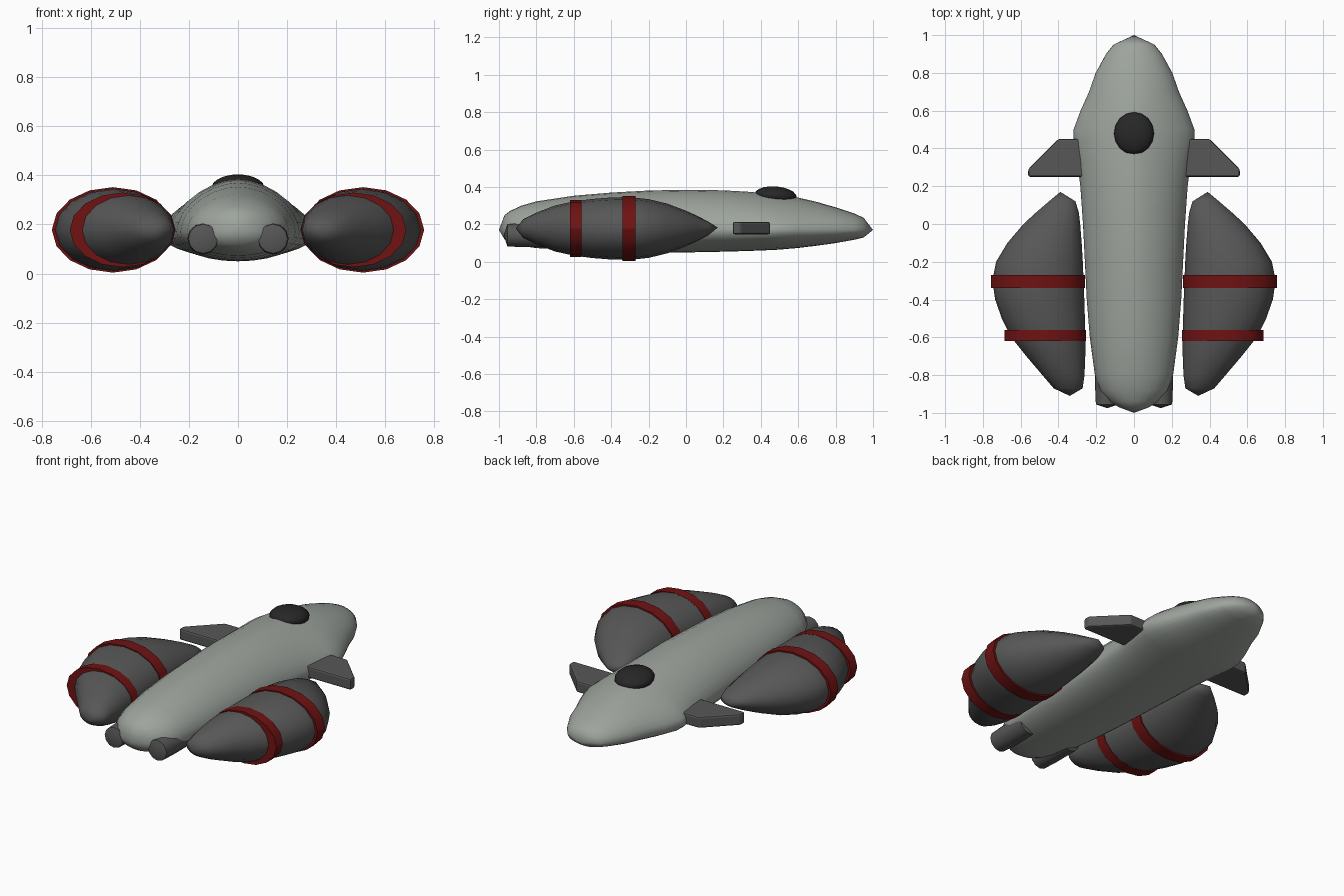
import bpy, bmesh, math
from mathutils import Matrix

if "Cube" in bpy.data.objects:
    bpy.data.objects.remove(bpy.data.objects["Cube"])


def material(name, rgb):
    m = bpy.data.materials.new(name)
    m.diffuse_color = (*rgb, 1)
    m.use_nodes = True
    m.node_tree.nodes["Principled BSDF"].inputs["Base Color"].default_value = m.diffuse_color
    return m


HULL = material("hull_grey", (0.34, 0.37, 0.34))
DARK = material("dark_grey", (0.095, 0.095, 0.095))
BLACK = material("canopy_black", (0.02, 0.02, 0.02))
RED = material("band_red", (0.16, 0.006, 0.006))


def finish(name, bm, mat, smooth=None):
    bmesh.ops.recalc_face_normals(bm, faces=bm.faces)
    me = bpy.data.meshes.new(name)
    bm.to_mesh(me)
    bm.free()
    ob = bpy.data.objects.new(name, me)
    bpy.context.collection.objects.link(ob)
    me.materials.append(mat)
    if smooth:
        bpy.ops.object.select_all(action='DESELECT')
        ob.select_set(True)
        bpy.context.view_layer.objects.active = ob
        bpy.ops.object.shade_smooth_by_angle(angle=math.radians(smooth))
    return ob


def loft(rings, tips=None):
    """Skin rings of points; close with tip points or flat caps."""
    bm = bmesh.new()
    vs = [[bm.verts.new(p) for p in r] for r in rings]
    n = len(vs[0])
    for a, b in zip(vs, vs[1:]):
        for i in range(n):
            j = (i + 1) % n
            bm.faces.new((a[i], a[j], b[j], b[i]))
    for k, ring in enumerate((vs[0], vs[-1])):
        if tips:
            t = bm.verts.new(tips[k])
            for i in range(n):
                bm.faces.new((ring[i], ring[(i + 1) % n], t))
        else:
            bm.faces.new(ring)
    return bm


def spow(v, e):
    return math.copysign(abs(v) ** e, v)


def hull_ring(y, w, top, bottom, p, n=28):
    """Rounded belly below the waist, sloping superellipse shoulders above."""
    mid, pts = 0.17, []
    for i in range(n):
        c, s = math.cos(math.tau * i / n), math.sin(math.tau * i / n)
        if s >= 0:
            pts.append((w * spow(c, 2 / p), y, mid + (top - mid) * spow(s, 2 / p)))
        else:
            pts.append((w * c, y, mid + (mid - bottom) * s))
    return pts


def oval(y, x0, x1, h, z=0.178, n=16):
    cx, rx = (x0 + x1) / 2, (x1 - x0) / 2
    return [(cx + rx * math.cos(math.tau * i / n), y,
             z + h * math.sin(math.tau * i / n)) for i in range(n)]


# hull stations: y, half width, top, bottom, shoulder exponent
stations = [
    (-0.97, 0.08, 0.25, 0.12, 2.0), (-0.94, 0.13, 0.272, 0.10, 2.0),
    (-0.88, 0.18, 0.30, 0.085, 2.0), (-0.80, 0.207, 0.323, 0.073, 1.9),
    (-0.60, 0.234, 0.353, 0.063, 1.85), (-0.40, 0.25, 0.37, 0.056, 1.8),
    (-0.20, 0.26, 0.381, 0.052, 1.75), (0.0, 0.27, 0.385, 0.05, 1.75),
    (0.20, 0.284, 0.382, 0.054, 1.65), (0.34, 0.302, 0.374, 0.058, 1.55),
    (0.44, 0.32, 0.364, 0.062, 1.5), (0.50, 0.32, 0.357, 0.065, 1.5),
    (0.60, 0.283, 0.343, 0.074, 1.6), (0.70, 0.238, 0.32, 0.086, 1.75),
    (0.80, 0.203, 0.291, 0.10, 1.9), (0.90, 0.148, 0.258, 0.118, 2.0),
    (0.95, 0.108, 0.235, 0.13, 2.0)]
finish("hull", loft([hull_ring(*s) for s in stations],
                    ((0, -1, 0.17), (0, 1, 0.17))), HULL, 50)

# canopy dome
bm = bmesh.new()
bmesh.ops.create_uvsphere(bm, u_segments=16, v_segments=10, radius=1,
                          matrix=Matrix.Translation((0, 0.48, 0.353))
                          @ Matrix.Rotation(math.radians(-5), 4, 'X')
                          @ Matrix.Diagonal((0.106, 0.113, 0.05, 1)))
finish("canopy", bm, BLACK, 40)

# pod stations: y, inner x, outer x, half height
pod = [(-0.87, 0.272, 0.425, 0.05), (-0.80, 0.262, 0.485, 0.085),
       (-0.70, 0.258, 0.57, 0.123), (-0.60, 0.257, 0.65, 0.145),
       (-0.50, 0.26, 0.70, 0.158), (-0.40, 0.263, 0.735, 0.166),
       (-0.30, 0.267, 0.75, 0.168), (-0.20, 0.271, 0.73, 0.157),
       (-0.10, 0.277, 0.67, 0.133), (0.0, 0.285, 0.585, 0.095),
       (0.06, 0.292, 0.52, 0.068), (0.12, 0.31, 0.45, 0.036)]
bands = [("front_band", -0.34, -0.27, 0.26, 0.758, 0.174),
         ("rear_band", -0.62, -0.56, 0.254, 0.685, 0.152)]
fin = [(0.24, 0.25), (0.56, 0.25), (0.56, 0.29), (0.40, 0.45), (0.24, 0.45)]


def flip(pts, s):
    return [(s * x, y, z) for x, y, z in pts]


for side, s in (("left", -1), ("right", 1)):
    # side pod
    tips = flip([(0.34, -0.91, 0.178), (0.39, 0.17, 0.183)], s)
    finish(side + "_pod", loft([flip(oval(*p), s) for p in pod], tips), DARK, 60)
    # straps around the pod
    for name, y0, y1, x0, x1, h in bands:
        rings = [flip(oval(y, x0, x1, h), s) for y in (y0, y1)]
        finish(f"{side}_{name}", loft(rings), RED, 30)
    # swept fin
    rings = [flip([(x, y, z) for x, y in fin], s) for z in (0.147, 0.213)]
    ob = finish(side + "_fin", loft(rings), DARK)
    bev = ob.modifiers.new("soft_edges", 'BEVEL')
    bev.width, bev.segments = 0.01, 2
    # rear nozzle with a shallow pointed end
    rings = [oval(y, 0.142 - r, 0.142 + r, r, 0.142, 12)
             for y, r in ((-0.955, 0.06), (-0.86, 0.064), (-0.70, 0.064))]
    tips = flip([(0.142, -0.975, 0.142), (0.142, -0.68, 0.142)], s)
    finish(side + "_nozzle", loft([flip(r, s) for r in rings], tips), DARK, 35)
